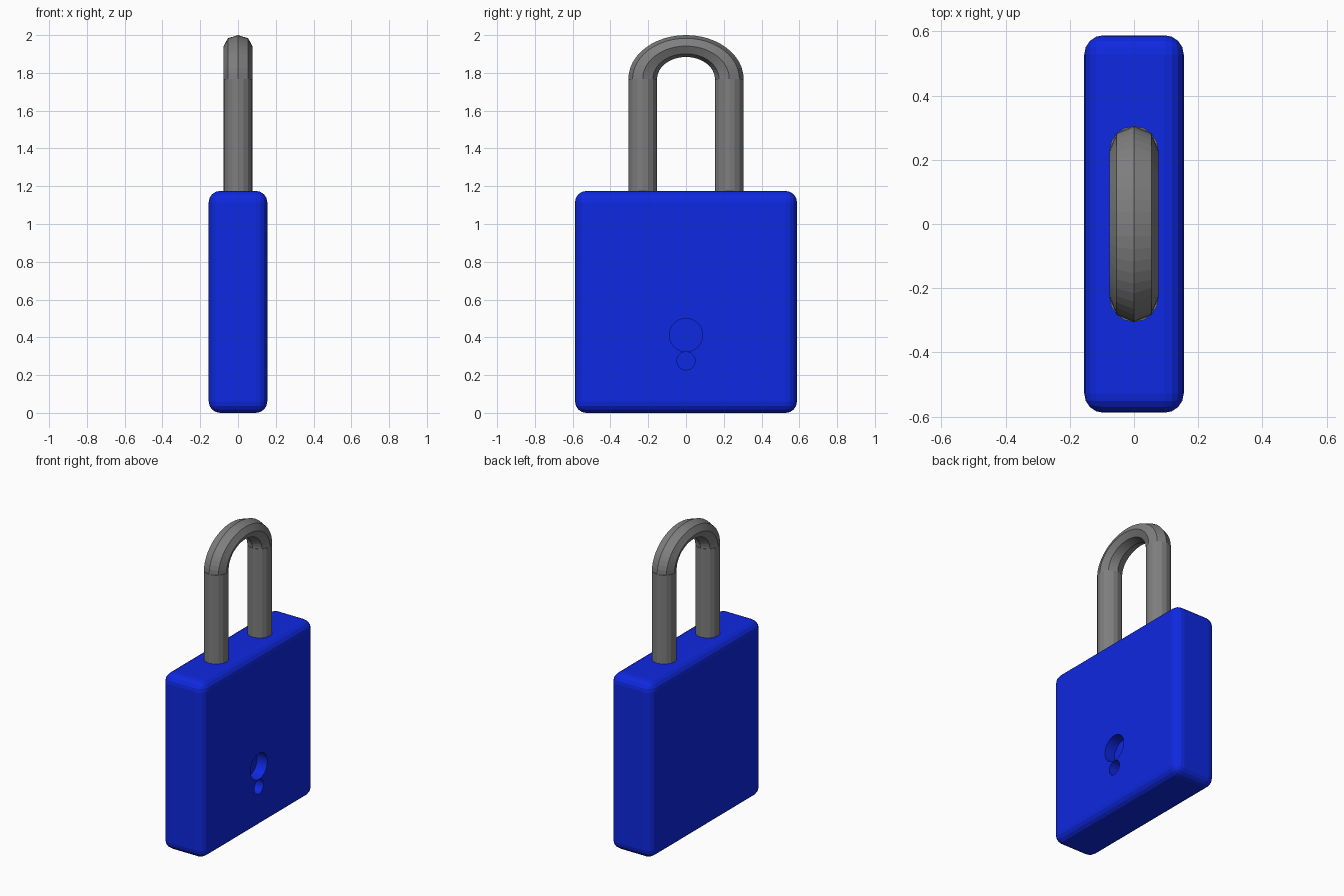
import bpy, bmesh, math
from mathutils import Matrix, Vector

if "Cube" in bpy.data.objects:
    bpy.data.objects.remove(bpy.data.objects["Cube"])

BODY = (0.31, 1.175, 1.175)
LEG_Y, ROD_R, ARCH_Z = 0.229, 0.076, 1.768


def mat(name, rgb):
    m = bpy.data.materials.new(name)
    m.diffuse_color = (*rgb, 1)
    m.use_nodes = True
    m.node_tree.nodes["Principled BSDF"].inputs["Base Color"].default_value = m.diffuse_color
    return m


blue = mat("blue", (0.0045, 0.021, 0.75))
steel = mat("steel", (0.21, 0.21, 0.21))

# Rounded lock body
bpy.ops.mesh.primitive_cube_add(size=1, location=(0, 0, BODY[2] / 2 + 0.003))
body = bpy.context.object
body.name = "lock_body"
body.scale = BODY
bpy.ops.object.transform_apply(location=False, rotation=False, scale=True)
body.data.materials.append(blue)
bev = body.modifiers.new("rounding", 'BEVEL')
bev.width, bev.segments = 0.06, 4
bpy.ops.object.modifier_apply(modifier=bev.name)

# Keyhole: two round pockets, one above the other, in the +x face
for z, r in ((0.415, 0.088), (0.2785, 0.048)):
    bpy.ops.mesh.primitive_cylinder_add(vertices=32, radius=r, depth=0.15,
                                        location=(BODY[0] / 2, 0, z),
                                        rotation=(0, math.pi / 2, 0))
    cut = bpy.context.object
    cut.name = "keyhole_cutter"
    cut.hide_render = True
    cut.data.materials.append(blue)
    b = body.modifiers.new("keyhole", 'BOOLEAN')
    b.object, b.operation, b.solver = cut, 'DIFFERENCE', 'EXACT'
    bpy.context.view_layer.objects.active = body
    bpy.ops.object.modifier_apply(modifier=b.name)
    bpy.data.objects.remove(cut)

# Straight shackle legs
bottom = BODY[2] - 0.05
for side, label in ((-1, "left"), (1, "right")):
    bpy.ops.mesh.primitive_cylinder_add(vertices=16, radius=ROD_R, depth=ARCH_Z - bottom,
                                        location=(0, side * LEG_Y, (ARCH_Z + bottom) / 2))
    leg = bpy.context.object
    leg.name = "shackle_leg_" + label
    leg.data.materials.append(steel)

# Shackle arch: octagonal half ring, flattened in height
bm = bmesh.new()
bmesh.ops.create_circle(bm, segments=8, radius=ROD_R,
                        matrix=Matrix.Translation((0, LEG_Y, 0)))
bmesh.ops.spin(bm, geom=bm.verts[:] + bm.edges[:], cent=(0, 0, 0), axis=(1, 0, 0),
               angle=math.pi, steps=24)
bmesh.ops.holes_fill(bm, edges=[e for e in bm.edges if e.is_boundary], sides=8)
squash = (2.0 - ARCH_Z) / (LEG_Y + ROD_R)
bmesh.ops.scale(bm, vec=Vector((1, 1, squash)), verts=bm.verts)
bmesh.ops.recalc_face_normals(bm, faces=bm.faces)
mesh = bpy.data.meshes.new("shackle_arch")
bm.to_mesh(mesh)
bm.free()
mesh.materials.append(steel)
arch = bpy.data.objects.new("shackle_arch", mesh)
arch.location.z = ARCH_Z
bpy.context.collection.objects.link(arch)

# Rest the body exactly on the ground
for ob in (body,):
    ob.location.z = BODY[2] / 2
